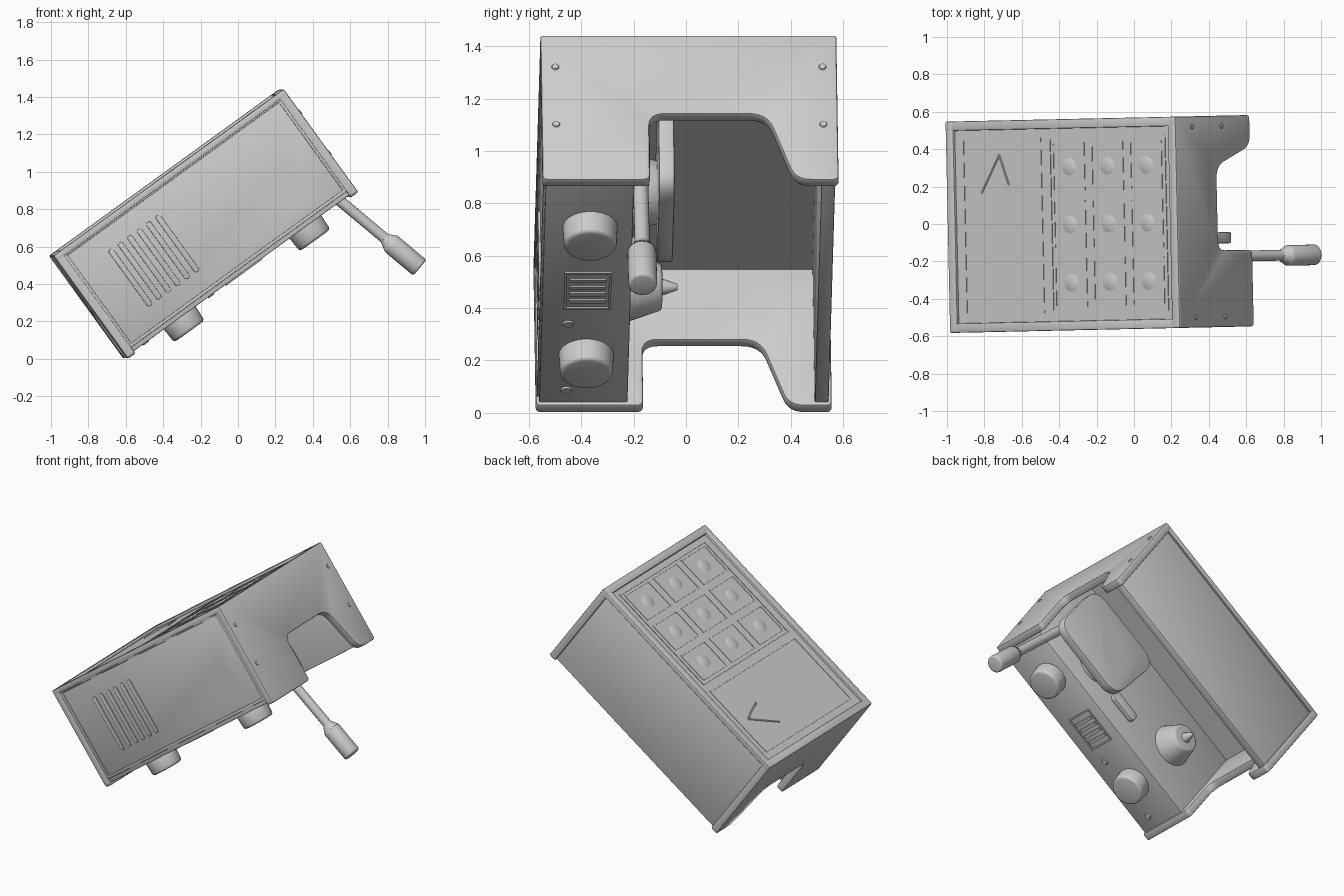
import bpy, bmesh, math
from mathutils import Matrix, Vector

if "Cube" in bpy.data.objects:
    bpy.data.objects.remove(bpy.data.objects["Cube"])

# Local frame: X = long axis, Y = width, Z = depth (open face at Z = 0)
PLACE = (Matrix.Rotation(math.radians(1.25), 4, 'Z') @ Matrix.Translation((-0.6, 0.004, 0))
         @ Matrix.Rotation(math.radians(-35.9), 4, 'Y'))
L, W, D = 1.52, 0.565, 0.68
parts = []


def finish(name, bm, bevel=0.0, seg=2):
    bmesh.ops.recalc_face_normals(bm, faces=bm.faces)
    me = bpy.data.meshes.new(name)
    bm.to_mesh(me)
    bm.free()
    ob = bpy.data.objects.new(name, me)
    bpy.context.collection.objects.link(ob)
    if bevel:
        m = ob.modifiers.new("bevel", 'BEVEL')
        m.width, m.segments, m.angle_limit = bevel, seg, math.radians(40)
    parts.append(ob)
    return ob


def fillet(corners, n=6):
    """Round each (u, v, size) corner of a polygon."""
    out = []
    for i, (u, v, r) in enumerate(corners):
        p = Vector((u, v))
        if not r:
            out.append(p)
            continue
        a = p + (Vector(corners[i - 1][:2]) - p).normalized() * r
        c = p + (Vector(corners[(i + 1) % len(corners)][:2]) - p).normalized() * r
        for k in range(n + 1):
            t = k / n
            out.append(a * (1 - t) ** 2 + p * 2 * t * (1 - t) + c * t * t)
    return out


def prism(name, pts, axis, lo, hi, bevel=0.0):
    put = {'X': lambda u, v, w: (w, u, v), 'Y': lambda u, v, w: (u, w, v),
           'Z': lambda u, v, w: (u, v, w)}[axis]
    bm = bmesh.new()
    f = bm.faces.new([bm.verts.new(put(p[0], p[1], lo)) for p in pts])
    ext = bmesh.ops.extrude_face_region(bm, geom=[f])
    step = Vector(put(0, 0, hi - lo))
    bmesh.ops.translate(bm, vec=step, verts=[g for g in ext['geom'] if isinstance(g, bmesh.types.BMVert)])
    return finish(name, bm, bevel)


def rect(u0, u1, v0, v1, r=0.0):
    return fillet([(u0, v0, r), (u1, v0, r), (u1, v1, r), (u0, v1, r)])


def box(name, x, y, z, bevel=0.0):
    return prism(name, rect(*x, *y), 'Z', z[0], z[1], bevel)


def rod(name, p, q, r1, r2=None, bevel=0.0, n=32):
    p, q = Vector(p), Vector(q)
    d = q - p
    bm = bmesh.new()
    bmesh.ops.create_cone(bm, cap_ends=True, segments=n, radius1=r1,
                          radius2=r1 if r2 is None else r2, depth=d.length)
    bm.transform(Matrix.Translation((p + q) / 2) @ d.to_track_quat('Z', 'Y').to_matrix().to_4x4())
    return finish(name, bm, bevel, 3)


def frame(name, u, v, t, axis, lo, hi, bevel=0.0):
    """Rectangular border made of four strips."""
    bars = ((u, (v[0], v[0] + t)), (u, (v[1] - t, v[1])),
            ((u[0], u[0] + t), v), ((u[1] - t, u[1]), v))
    for a, b in bars:
        prism(name, rect(*a, *b), axis, lo, hi, bevel)


def cut(target, cutter):
    m = target.modifiers.new("cut", 'BOOLEAN')
    m.object, m.operation, m.solver = cutter, 'DIFFERENCE', 'EXACT'
    cutter.hide_render = True
    parts.remove(cutter)
    cutters.append(cutter)


cutters = []

# End panels with the access notch
outline = fillet([(-W, 0, .02), (-.155, 0, .025), (-.155, .31, .06), (.295, .31, .07),
                  (.40, 0, .06), (W, 0, .02), (W, D, .015), (-W, D, .015)])
prism("bottom_end_panel", outline, 'X', 0, .05, .008)
prism("top_end_panel", outline, 'X', L - .05, L, .008)

# Back panel with raised rim and faint relief
box("back_panel", (.02, L - .02), (-W + .008, W - .008), (.64, .664))
frame("back_rim", (.002, L - .002), (-W, W), .05, 'Z', .645, D, .006)
frame("back_label_border", (.10, .62), (-.47, .47), .01, 'Z', .66, .667)
frame("back_grid_border", (.67, 1.44), (-.47, .47), .012, 'Z', .66, .668)
for i in range(3):
    for j in range(3):
        x, y = .80 + .255 * i, -.31 + .31 * j
        frame("grid_cell", (x - .105, x + .105), (y - .13, y + .13), .007, 'Z', .66, .667)
        rod("grid_icon", (x, y, .66), (x, y, .670), .055, .035, n=20)
rod("label_mark", (.22, .18, .662), (.34, .38, .662), .007, n=8)
rod("label_mark", (.34, .38, .662), (.40, .22, .662), .007, n=8)

# Far side wall and solid control column
wall = box("side_wall", (.04, L - .04), (.50, W - .012), (.015, .66), .006)
column = box("control_column", (.04, L - .04), (-W + .012, -.215), (.015, .66), .006)
frame("column_side_rim", (.045, L - .045), (.04, .655), .018, 'Y', -W + .004, -W + .02, .004)

# Round dished recess with a cross ridge on the column side
cut(column, rod("recess_cutter", (1.21, -.60, .23), (1.21, -W + .03, .23), .125, .11, n=48))
rod("recess_ridge", (1.13, -W + .03, .17), (1.29, -W + .03, .29), .012, n=12)

# Vent slats
for i in range(6):
    x = .25 + .062 * i
    prism("vent_slat", rect(x, x + .03, .16, .53, .014), 'Y', -W + .004, -W + .02, .004)

# Knobs, grille and indicators on the control face
for x in (.355, 1.185):
    rod("knob", (x, -.378, .03), (x, -.378, -.075), .106, .1, .015, 40)
frame("grille_border", (.66, .90), (-.47, -.29), .01, 'Z', .008, .02)
for i in range(4):
    x = .70 + .045 * i
    box("grille_bar", (x, x + .02), (-.45, -.31), (.008, .02))
for x in (.13, .56):
    rod("indicator", (x, -.45, .02), (x, -.45, .008), .025, .018, n=16)

# Pressing plate with round hole, mounted on a hub
plate = prism("press_plate", fillet([(.88, .03, .11), (1.45, .03, .11), (1.42, .50, .11), (.83, .50, .11)]),
              'Y', -.118, -.058, .008)
cut(plate, rod("hole_cutter", (1.07, -.2, .265), (1.07, 0, .265), .085, n=40))
rod("plate_hub", (1.07, -.23, .265), (1.07, -.11, .265), .15, .12, .008, 40)

# Lever
box("lever_arm", (1.07, 1.40), (-.215, -.15), (.20, .29), .015)
rod("lever_rod", (1.36, -.188, .25), (1.515, -.188, -.36), .029, n=24)
rod("lever_collar", (1.496, -.190, -.288), (1.507, -.190, -.33), .03, .054, n=32)
rod("lever_handle", (1.506, -.190, -.327), (1.556, -.190, -.525), .055, None, .012, 32)

# Nozzle cone and tip
rod("nozzle_cone", (.37, -.225, .325), (.37, -.085, .325), .135, .088, .012, 40)
rod("nozzle_tip", (.37, -.09, .325), (.37, -.025, .325), .034, .012, .005, 20)

# Small slot rail on the inner column wall
prism("slot_rail", rect(.66, .86, .15, .22, .03), 'Y', -.22, -.185, .006)

# Bolts on the top end panel
for y, z in ((-.51, .53), (-.51, .26), (.51, .53), (.51, .26)):
    rod("bolt", (L - .01, y, z), (L + .005, y, z), .02, .012, n=14)

# Move to the tilted pose, apply modifiers, smooth
for ob in parts + cutters:
    ob.data.transform(PLACE)
bpy.context.view_layer.update()
bpy.ops.object.select_all(action='DESELECT')
for ob in parts:
    ob.select_set(True)
bpy.context.view_layer.objects.active = parts[0]
bpy.ops.object.convert(target='MESH')
bpy.ops.object.shade_smooth_by_angle(angle=math.radians(35))
for ob in cutters:
    bpy.data.objects.remove(ob)
